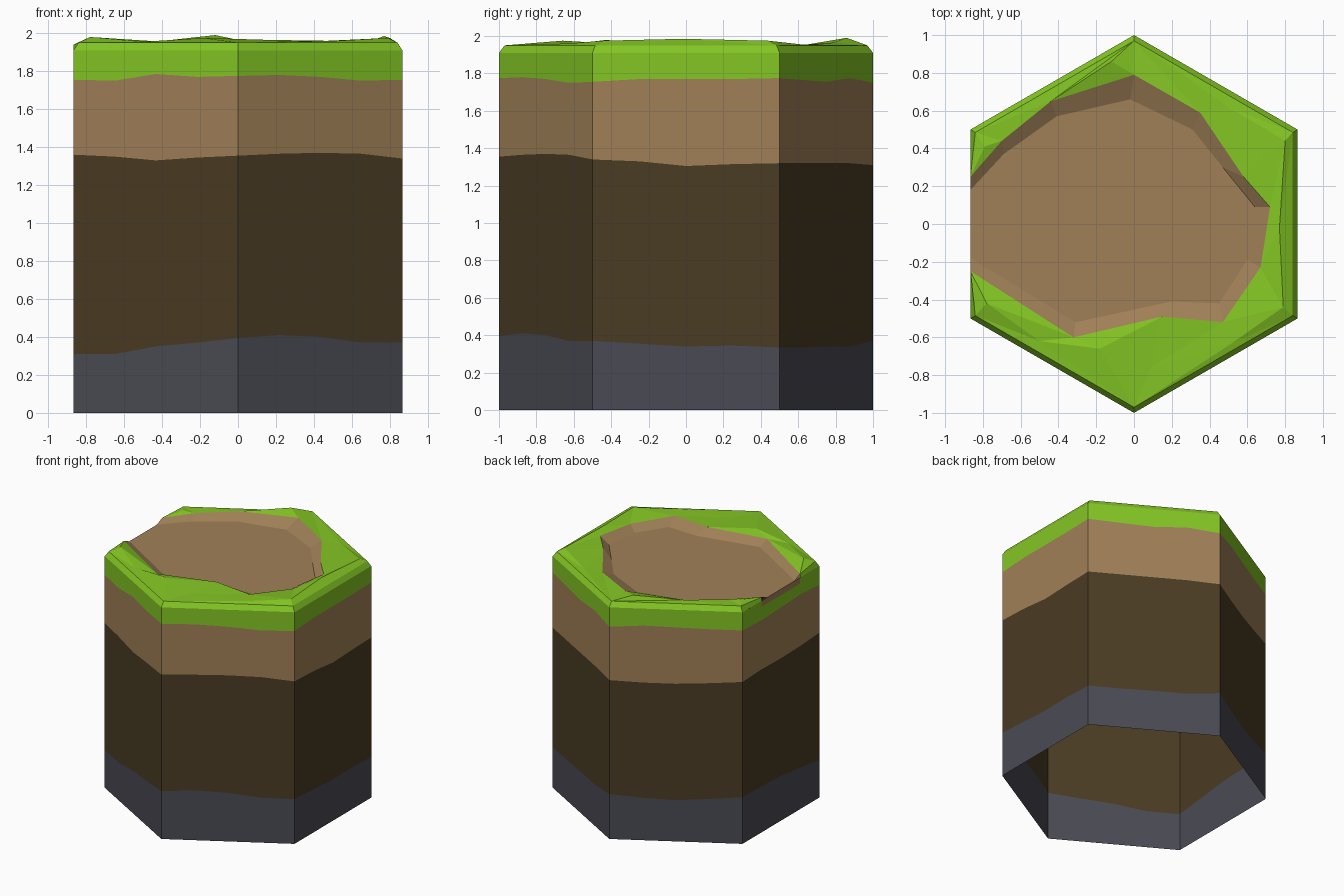
import bpy, math
from mathutils import Vector
from mathutils.geometry import delaunay_2d_cdt

if "Cube" in bpy.data.objects:
    bpy.data.objects.remove(bpy.data.objects["Cube"])


def material(name, rgb):
    m = bpy.data.materials.new(name)
    lin = [((c / 255 + 0.055) / 1.055) ** 2.4 for c in rgb]
    m.diffuse_color = (*lin, 1)
    m.use_nodes = True
    m.node_tree.nodes["Principled BSDF"].inputs["Base Color"].default_value = m.diffuse_color
    return m


STONE, SOIL, DIRT, GRASS = range(4)
mats = [material("grey stone", (74, 74, 84)), material("dark soil", (74, 60, 36)),
        material("light dirt", (160, 128, 87)), material("grass green", (132, 198, 36))]


def build(name, verts, faces, colours):
    me = bpy.data.meshes.new(name)
    me.from_pydata(verts, [], faces)
    for m in mats:
        me.materials.append(m)
    for p, c in zip(me.polygons, colours):
        p.material_index = c
    me.update()
    ob = bpy.data.objects.new(name, me)
    bpy.context.collection.objects.link(ob)
    return ob


def hexagon(r):
    # starts at the front left corner, runs counter-clockwise
    return [Vector((r * math.cos(math.radians(a)), r * math.sin(math.radians(a))))
            for a in range(210, 570, 60)]


# Open hexagonal column: four samples per side, wavy layer borders
stone_top = [.31, .31, .35, .37, .395, .41, .40, .37, .37, .355, .34, .345,
             .335, .335, .34, .34, .37, .35, .34, .36, .385, .38, .37, .34]
soil_top = [1.36, 1.35, 1.33, 1.345, 1.355, 1.365, 1.37, 1.365, 1.34, 1.33, 1.305, 1.315,
            1.32, 1.32, 1.32, 1.32, 1.31, 1.30, 1.30, 1.315, 1.335, 1.345, 1.34, 1.345]
dirt_top = [1.755, 1.75, 1.785, 1.77, 1.775, 1.78, 1.77, 1.75, 1.755, 1.77, 1.77, 1.77,
            1.775, 1.765, 1.755, 1.775, 1.75, 1.77, 1.765, 1.76, 1.76, 1.75, 1.76, 1.77]
TOP, LIP = 1.91, 1.86
corners = hexagon(1)
N = 24
verts, faces, cols = [], [], []
for i in range(N):
    p = corners[i // 4].lerp(corners[(i // 4 + 1) % 6], (i % 4) / 4)
    for z in (0, stone_top[i], soil_top[i], dirt_top[i], LIP, TOP):
        verts.append((p.x, p.y, z))
for i in range(N):
    j = (i + 1) % N
    for k in range(5):
        faces.append((i * 6 + k, j * 6 + k, j * 6 + k + 1, i * 6 + k + 1))
        # the path spills over the left edge
        spill = k == 4 and i in (21, 22)
        cols.append(DIRT if spill else min(k, GRASS))
build("layered_column", verts, faces, cols)

# Path: flat floor and sloping banks up to the grass rim
rim = [(-.866, .25, 1.94), (-.70, .44, 1.95), (-.44, .65, 1.955), (0, .79, 1.965),
       (.35, .59, 1.95), (.58, .25, 1.955), (.72, .09, 1.96), (.67, -.23, 1.95),
       (.47, -.52, 1.96), (.15, -.49, 1.965), (-.32, -.60, 1.95), (-.866, -.25, 1.94)]
floor = [(-.866, .18), (-.69, .37), (-.41, .57), (-.02, .66), (.31, .50), (.47, .30),
         (.64, .09), (.60, -.19), (.45, -.42), (.20, -.41), (-.31, -.52), (-.866, -.18)]
n = len(rim)
verts = rim + [(x, y, TOP) for x, y in floor]
faces = [tuple(range(2 * n - 1, n - 1, -1))]
faces += [(i, n + i, n + i + 1, i + 1) for i in range(n - 1)]
build("dirt_path", verts, faces, [DIRT] * len(faces))

# Grass turf: faceted top between rim and edge, with a bevelled outer border
edge = [(-.866, -.25)] + [tuple(c) for c in corners] + [(-.866, .25)]
inner = [(*c, 1.95) for c in hexagon(.97)]
bumps = [(-.12, .86, 1.99), (-.79, .41, 1.96), (.50, .62, 1.955), (.68, .36, 1.965),
         (.80, .44, 1.975), (.77, -.02, 1.985), (.79, -.44, 1.975), (.52, -.63, 1.96),
         (.09, -.76, 1.955), (-.18, -.66, 1.975), (-.78, -.42, 1.98), (-.5, -.62, 1.955)]
ring = rim + inner
pts = ring + bumps
co, _, tris, *_ = delaunay_2d_cdt([Vector(p[:2]) for p in pts], [],
                                  [list(range(len(ring)))], 1, 1e-5)
height = {(round(x, 3), round(y, 3)): z for x, y, z in pts}
verts = [(v.x, v.y, height.get((round(v.x, 3), round(v.y, 3)), 1.95)) for v in co]
faces = [tuple(t) for t in tris]
b = len(verts)
verts += [(x, y, TOP) for x, y in edge]
verts += [rim[-1]] + inner + [rim[0]]
m = len(edge)
faces += [(b + i, b + i + 1, b + m + i + 1, b + m + i) for i in range(m - 1)]
build("grass_turf", verts, faces, [GRASS] * len(faces))
